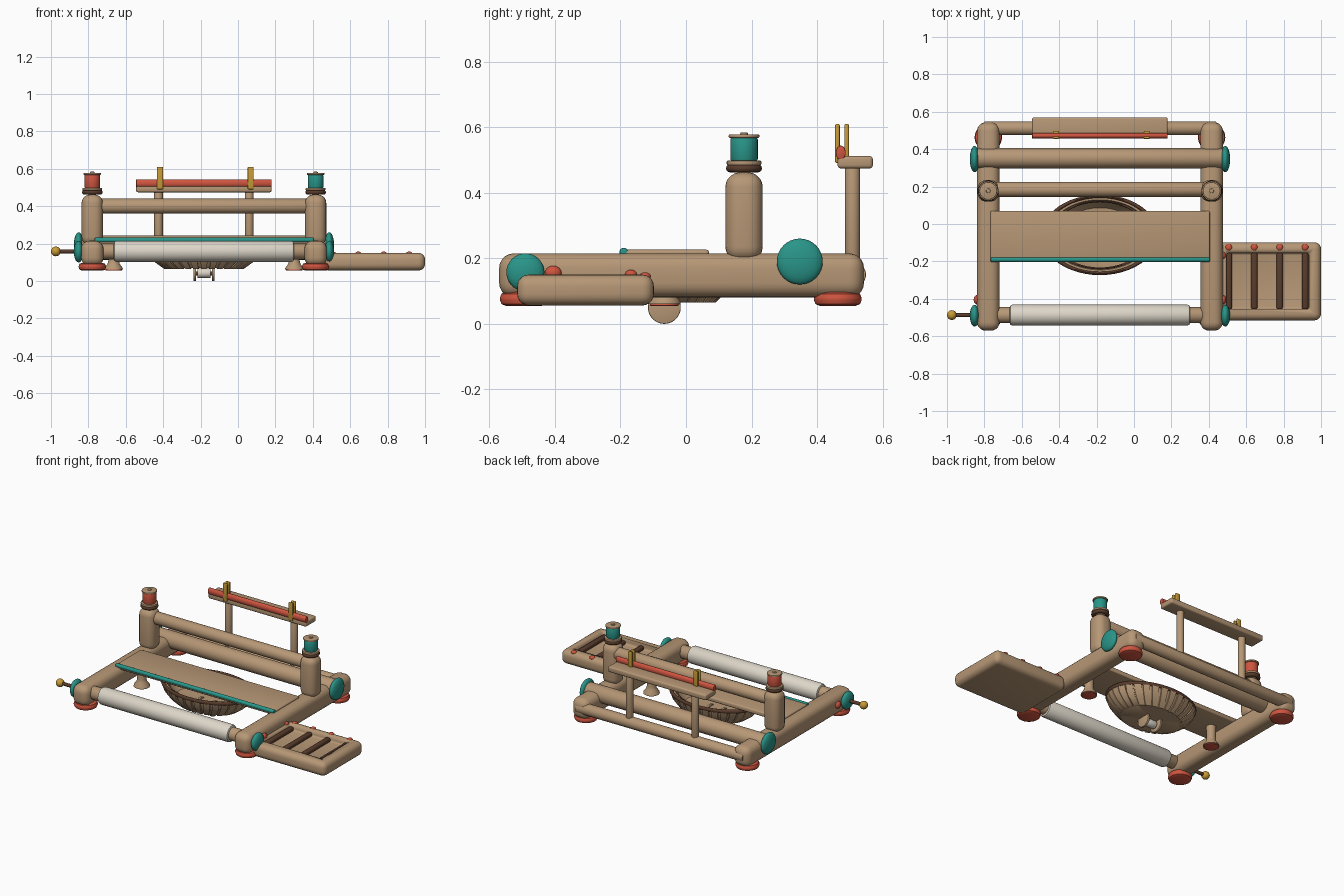
import bpy, bmesh, math
from mathutils import Matrix, Vector

if "Cube" in bpy.data.objects:
    bpy.data.objects.remove(bpy.data.objects["Cube"])


def mat(name, rgb):
    m = bpy.data.materials.new(name)
    m.diffuse_color = (*rgb, 1)
    m.use_nodes = True
    m.node_tree.nodes["Principled BSDF"].inputs["Base Color"].default_value = m.diffuse_color
    return m


WOOD = mat("tan wood", (0.47, 0.31, 0.18))
RED = mat("coral red", (0.62, 0.09, 0.05))
TEAL = mat("teal", (0.022, 0.30, 0.25))
GOLD = mat("gold", (0.58, 0.33, 0.04))
DARK = mat("dark brown", (0.10, 0.045, 0.025))
CLOTH = mat("cream cloth", (0.72, 0.67, 0.58))


def finish(bm, name, m):
    bmesh.ops.recalc_face_normals(bm, faces=bm.faces)
    me = bpy.data.meshes.new(name)
    bm.to_mesh(me)
    bm.free()
    ob = bpy.data.objects.new(name, me)
    bpy.context.collection.objects.link(ob)
    me.materials.append(m)
    bpy.ops.object.select_all(action='DESELECT')
    ob.select_set(True)
    bpy.context.view_layer.objects.active = ob
    bpy.ops.object.shade_smooth_by_angle(angle=math.radians(40))
    return ob


def box(name, m, x, y, z, r=0.0, seg=5):
    """Rounded box from (min, max) ranges."""
    bm = bmesh.new()
    bmesh.ops.create_cube(bm, size=1)
    for v in bm.verts:
        v.co = Vector([(a + b) / 2 + c * (b - a) for (a, b), c in zip((x, y, z), v.co)])
    if r:
        bmesh.ops.bevel(bm, geom=bm.edges[:], offset=r, segments=seg, profile=0.5, affect='EDGES')
    return finish(bm, name, m)


def lathe(name, m, profile, loc, axis='Z', scale=(1, 1, 1), n=48):
    """Spin (radius, height) points round an axis."""
    bm = bmesh.new()
    vs = [bm.verts.new((r, 0, h)) for r, h in profile]
    es = [bm.edges.new(p) for p in zip(vs, vs[1:])]
    bmesh.ops.spin(bm, geom=vs + es, cent=(0, 0, 0), axis=(0, 0, 1), angle=math.tau, steps=n, use_duplicate=False)
    bmesh.ops.remove_doubles(bm, verts=bm.verts, dist=1e-5)
    rot = Matrix.Rotation(math.pi / 2, 4, 'Y') if axis == 'X' else Matrix()
    bm.transform(Matrix.Translation(loc) @ Matrix.Diagonal((*scale, 1)) @ rot)
    return finish(bm, name, m)


def rod(name, m, a, b, yz_or_xy, r, axis='X', c=0.004, scale=(1, 1, 1)):
    """Cylinder with softened ends running from a to b."""
    h = (b - a) / 2
    prof = [(0, -h)] + [(r - c + c * math.cos(t), -h + c + c * math.sin(t)) for t in (-math.pi / 2, -math.pi / 4, 0)]
    prof += [(p, -q) for p, q in prof[::-1]]
    u, v = yz_or_xy
    loc = ((a + b) / 2, u, v) if axis == 'X' else (u, v, (a + b) / 2)
    return lathe(name, m, prof, loc, axis, scale)


def ball(name, m, loc, size):
    bm = bmesh.new()
    bmesh.ops.create_uvsphere(bm, u_segments=32, v_segments=16, radius=1)
    bm.transform(Matrix.Translation(loc) @ Matrix.Diagonal((*size, 1)))
    return finish(bm, name, m)


def ring(name, m, loc, R, r, sy=1, sz=1):
    prof = [(R + r * math.cos(t * math.tau / 12), sz * r * math.sin(t * math.tau / 12)) for t in range(13)]
    return lathe(name, m, prof, loc, scale=(1, sy, 1))


CX = -0.182
# Side frames with feet, posts, spools and roller caps
for side, s, spool in (("left", -1, RED), ("right", 1, TEAL)):
    x = CX + s * 0.597
    box(side + "_rail", WOOD, (x - 0.06, x + 0.06), (-0.57, 0.543), (0.08, 0.215), 0.045)
    for end, y in (("front", -0.495), ("back", 0.463)):
        rod(f"{side}_{end}_foot", RED, 0.055, 0.097, (x, y), 0.073, 'Z', 0.018)
    box(side + "_post", WOOD, (x - 0.057, x + 0.057), (0.12, 0.234), (0.19, 0.462), 0.045)
    ring(side + "_post_collar", DARK, (x, 0.177, 0.474), 0.043, 0.012)
    rod(side + "_spool_base", WOOD, 0.484, 0.498, (x, 0.177), 0.053, 'Z')
    rod(side + "_spool", spool, 0.495, 0.57, (x, 0.177), 0.042, 'Z', 0.008)
    rod(side + "_spool_cap", WOOD, 0.567, 0.578, (x, 0.177), 0.047, 'Z')
    rod(side + "_spool_pin", WOOD, 0.57, 0.584, (x, 0.177), 0.012, 'Z')
    ball(side + "_front_roller_cap", TEAL, (x + s * 0.073, -0.49, 0.157), (0.026, 0.058, 0.058))
    ball(side + "_rear_roller_cap", TEAL, (x + s * 0.073, 0.347, 0.19), (0.026, 0.07, 0.07))
    ball(side + "_rail_button", RED, (x + s * 0.06, -0.405, 0.155), (0.018, 0.025, 0.022))

# Cross beams and the rolled cloth
rod("front_beam", WOOD, -0.80, 0.44, (-0.487, 0.158), 0.042)
rod("cloth_roll", CLOTH, -0.665, 0.30, (-0.487, 0.158), 0.056, c=0.015)
rod("rear_roller", WOOD, -0.84, 0.475, (0.352, 0.19), 0.054, c=0.01)
rod("upper_beam", WOOD, -0.76, 0.39, (0.185, 0.40), 0.04)
rod("back_beam", WOOD, -0.80, 0.44, (0.512, 0.15), 0.037)

# Crank handle on the left
rod("crank_shaft", DARK, -0.97, -0.85, (-0.487, 0.158), 0.011)
ball("crank_knob", GOLD, (-0.974, -0.487, 0.158), (0.026, 0.026, 0.026))

# Seat plank with a teal front edge
box("plank", WOOD, (-0.767, 0.405), (-0.195, 0.07), (0.196, 0.226), 0.008, 3)
rod("plank_edge", TEAL, -0.767, 0.405, (-0.19, 0.219), 0.013)

# Oval bowl under the plank, with rim and staves
BY, SY = -0.058, 0.69
wall = [(0.205, 0.068), (0.25, 0.10), (0.285, 0.14), (0.30, 0.18)]
lathe("bowl", WOOD, [(0, 0.068)] + wall + [(0.272, 0.18), (0.25, 0.14), (0.21, 0.10), (0, 0.085)],
      (CX, BY, 0), scale=(1, SY, 1), n=64)
ring("bowl_rim", DARK, (CX, BY, 0.178), 0.299, 0.013, SY)
ring("bowl_inner_rim", DARK, (CX, BY, 0.165), 0.262, 0.009, SY)
bm = bmesh.new()
N = 30
for i in range(N):
    t = math.tau * (i + 0.5) / N
    c, s = math.cos(t), math.sin(t)
    tan = Vector((-s, SY * c, 0)).normalized()
    out = Vector((tan.y, -tan.x, 0)) * 0.007
    prev = None
    for r, z in wall:
        p = Vector((CX + r * c, BY + r * SY * s, z - 0.003))
        w = tan * r * 0.072
        cur = [bm.verts.new(p + a * w + b * out) for a, b in ((-1, -1), (1, -1), (1, 1), (-1, 1))]
        if prev:
            for k in range(4):
                bm.faces.new((prev[k], prev[k - 1], cur[k - 1], cur[k]))
        else:
            bm.faces.new(cur)
        prev = cur
    bm.faces.new(prev)
finish(bm, "bowl_staves", WOOD)

# Small roller in a bracket below the bowl
for side, x in (("left", -0.231), ("right", -0.133)):
    rod(side + "_bracket_cheek", WOOD, x - 0.007, x + 0.007, (-0.066, 0.05), 0.05, c=0.003)
rod("bracket_axle", DARK, -0.236, -0.128, (-0.066, 0.04), 0.01)
rod("bracket_roller", CLOTH, -0.217, -0.147, (-0.066, 0.042), 0.026)

# Flared pegs below the plank
for side, x in (("left", -0.665), ("right", 0.301)):
    lathe(side + "_peg", WOOD, [(0, 0.2), (0.03, 0.2), (0.028, 0.11), (0.033, 0.09), (0.048, 0.07), (0.05, 0.06), (0, 0.06)],
          (x, -0.066, 0))
    rod(side + "_peg_pad", RED, 0.055, 0.061, (x, -0.066), 0.044, 'Z', 0.002)

# Side tray: rounded box with a cut pocket, rods and pegs
tray = box("side_tray", WOOD, (0.45, 1.0), (-0.515, -0.098), (0.056, 0.15), 0.035)
cutter = box("tray_cutter", WOOD, (0.495, 0.935), (-0.455, -0.155), (0.112, 0.25), 0.012, 3)
cutter.hide_render = True
cutter.hide_set(True)
cut = tray.modifiers.new("pocket", 'BOOLEAN')
cut.object = cutter
cut.operation = 'DIFFERENCE'
cut.solver = 'EXACT'
bpy.context.view_layer.objects.active = tray
bpy.ops.object.modifier_apply(modifier=cut.name)
bpy.data.objects.remove(cutter)
for i in range(4):
    x = 0.507 + i * 0.136
    box(f"tray_rod_{i + 1}", DARK, (x - 0.017, x + 0.017), (-0.457, -0.153), (0.108, 0.138), 0.012, 3)
    ball(f"tray_peg_{i + 1}", RED, (x, -0.125, 0.145), (0.018, 0.018, 0.012))
ball("rail_peg", RED, (0.478, -0.168, 0.15), (0.012, 0.018, 0.015))

# Rear shelf on two uprights with a red rod and gold prongs
box("shelf", WOOD, (-0.545, 0.18), (0.462, 0.57), (0.474, 0.512), 0.01, 3)
rod("shelf_rod", RED, -0.545, 0.18, (0.472, 0.522), 0.0215, scale=(1, 0.7, 1))
for side, x in (("left", -0.425), ("right", 0.06)):
    rod(side + "_shelf_upright", WOOD, 0.15, 0.48, (x, 0.508), 0.023, 'Z')
    for part, y in (("front", 0.462), ("back", 0.49)):
        box(f"{side}_{part}_prong", GOLD, (x - 0.008, x + 0.024), (y - 0.007, y + 0.007), (0.49, 0.61), 0.005, 3)
